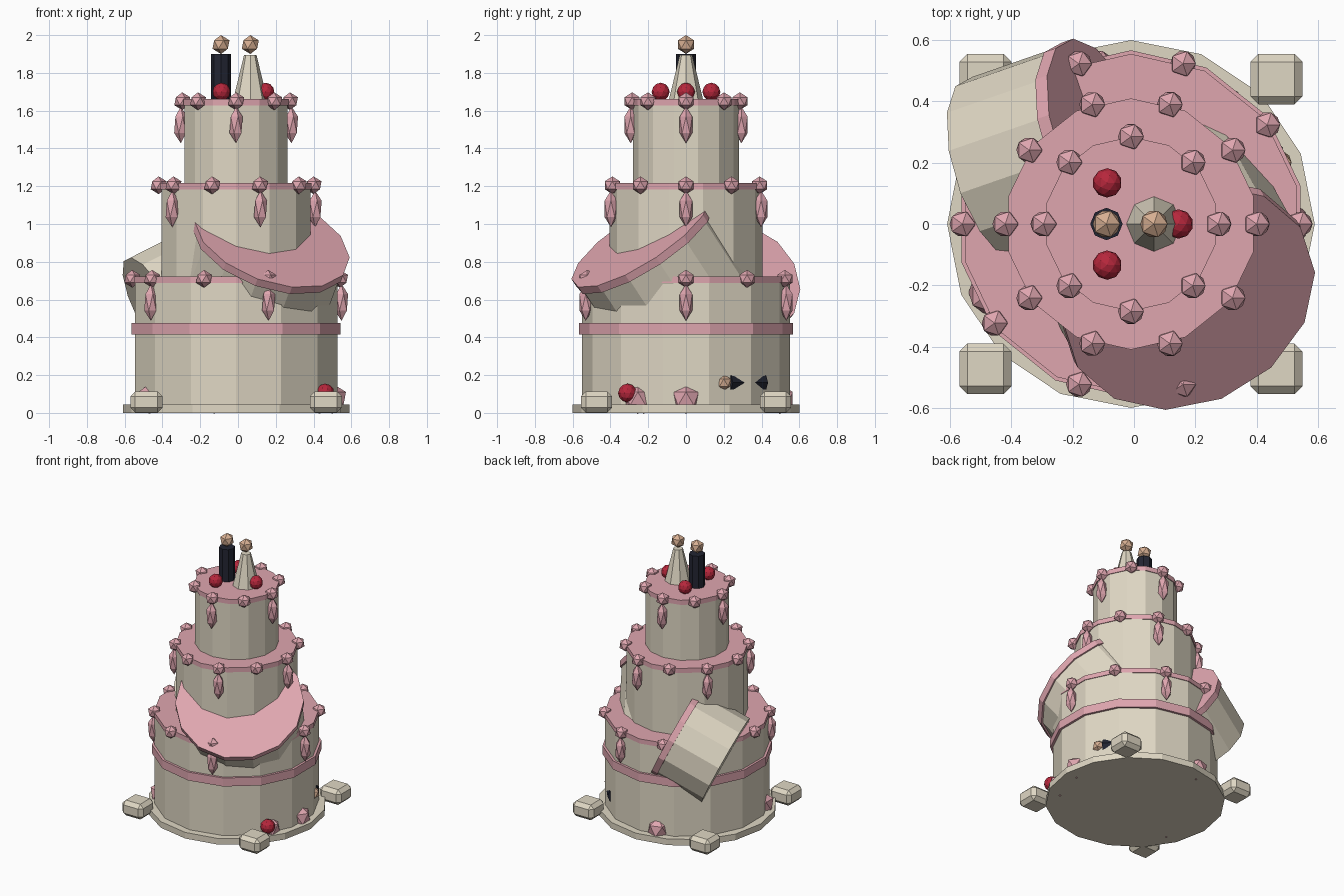
import bpy
from math import cos, sin, pi, radians
from mathutils import Vector, Euler

cube = bpy.data.objects.get("Cube")
if cube:
    bpy.data.objects.remove(cube, do_unlink=True)


def material(name, rgb):
    m = bpy.data.materials.new(name)
    m.use_nodes = True
    m.diffuse_color = (*rgb, 1)
    m.node_tree.nodes["Principled BSDF"].inputs["Base Color"].default_value = (*rgb, 1)
    return m


cream = material("cream_icing", (0.74, 0.68, 0.55))
pink = material("pink_icing", (0.74, 0.38, 0.43))
red = material("cherry_red", (0.47, 0.02, 0.045))
dark = material("dark_suit", (0.016, 0.018, 0.032))
skin = material("peach_skin", (0.68, 0.43, 0.29))

CX = -0.01          # cake axis
SIDES = 14


def finish(name, mat):
    ob = bpy.context.object
    ob.name = name
    ob.data.materials.append(mat)
    return ob


def drum(name, mat, r, z0, z1, x=CX, y=0, top=None, sides=SIDES):
    """Upright cylinder or tapered cone between two heights."""
    bpy.ops.mesh.primitive_cone_add(vertices=sides, radius1=r, radius2=r if top is None else top,
                                    depth=z1 - z0, location=(x, y, (z0 + z1) / 2))
    return finish(name, mat)


def ball(name, mat, r, loc, detail=1, stretch=1):
    bpy.ops.mesh.primitive_ico_sphere_add(subdivisions=detail, radius=r, location=loc)
    bpy.context.object.scale.z = stretch
    return finish(name, mat)


def around(r, degrees, z):
    a = radians(degrees)
    return (CX + r * cos(a), r * sin(a), z)


# Board and its block feet
drum("cake_board", cream, 0.6, 0, 0.045, sides=16)
for sx in (-1, 1):
    for sy in (-1, 1):
        bpy.ops.mesh.primitive_cube_add(size=1, location=(CX + sx * 0.475, sy * 0.473, 0.058))
        block = finish("corner_block", cream)
        block.scale = (0.17, 0.165, 0.112)
        bpy.ops.object.transform_apply(location=False, rotation=False)
        bevel = block.modifiers.new("bevel", "BEVEL")
        bevel.width = 0.026
        bevel.segments = 1

# Tiers: body radius, bottom, top, number of pearls, pearl ring radius
tiers = [("lower", 0.55, 0.04, 0.70, 10, 0.55),
         ("middle", 0.405, 0.70, 1.195, 10, 0.41),
         ("upper", 0.28, 1.2, 1.64, 8, 0.285)]
for name, r, z0, z1, count, ring in tiers:
    drum(name + "_tier", cream, r, z0, z1)
    drum(name + "_tier_icing", pink, r + 0.005, z1 - 0.012, z1 + 0.022)
    for i in range(count):
        ball(name + "_pearl", pink, 0.047, around(ring, 360 * i / count, z1 + 0.01))
    for i in range(count // 2):
        ball(name + "_drip", pink, 0.039, around(ring + 0.008, 720 * i / count, z1 - 0.115), stretch=2.5)
drum("lower_tier_band", pink, 0.567, 0.415, 0.477)


# Slipped, tilted cake pieces with icing on one end
def tilted_piece(name, top_centre, rotation, r, length, cap):
    rot = Euler(rotation)
    axis = rot.to_matrix() @ Vector((0, 0, 1))
    for part, mat, rad, near, far in (("icing", pink, r, 0, cap), ("cake", cream, r * 0.97, cap, length)):
        bpy.ops.mesh.primitive_cylinder_add(vertices=SIDES, radius=rad, depth=far - near, rotation=rot,
                                            location=Vector(top_centre) - axis * (near + far) / 2)
        finish(name + "_" + part, mat)


tilted_piece("front_slipped_piece", (0.18, -0.24, 0.92), (0.55, 0.35, 0), 0.43, 0.45, 0.045)
tilted_piece("back_slipped_piece", (-0.11, 0.285, 0.70), (-0.3, 1.1, 0), 0.335, 0.39, 0.045)

# Couple on top
drum("groom_body", dark, 0.053, 1.66, 1.9, x=-0.09, sides=8)
ball("groom_head", skin, 0.05, (-0.09, 0, 1.95))
drum("bride_dress", cream, 0.09, 1.66, 1.895, x=0.065, top=0.033, sides=8)
ball("bride_head", skin, 0.05, (0.065, 0, 1.95))

# Cherries
for angle in (0, 120, 240):
    ball("top_cherry", red, 0.048, around(0.155, angle, 1.7), detail=2)
ball("fallen_cherry", red, 0.05, (0.46, -0.31, 0.105), detail=2)

# Icing dollops at the base
for angle in (0, -30, 103, 206):
    ball("fallen_dollop", pink, 0.08, around(0.51, angle, 0.075))

# Fallen figure half sunk in the lower tier
lean = radians(39)
bpy.ops.mesh.primitive_cylinder_add(vertices=8, radius=0.05, depth=0.24,
                                    location=around(0.492, 39, 0.16),
                                    rotation=(pi / 2, 0, lean))
finish("fallen_figure_body", dark)
ball("fallen_figure_head", skin, 0.044, (0.475, 0.2, 0.16))
